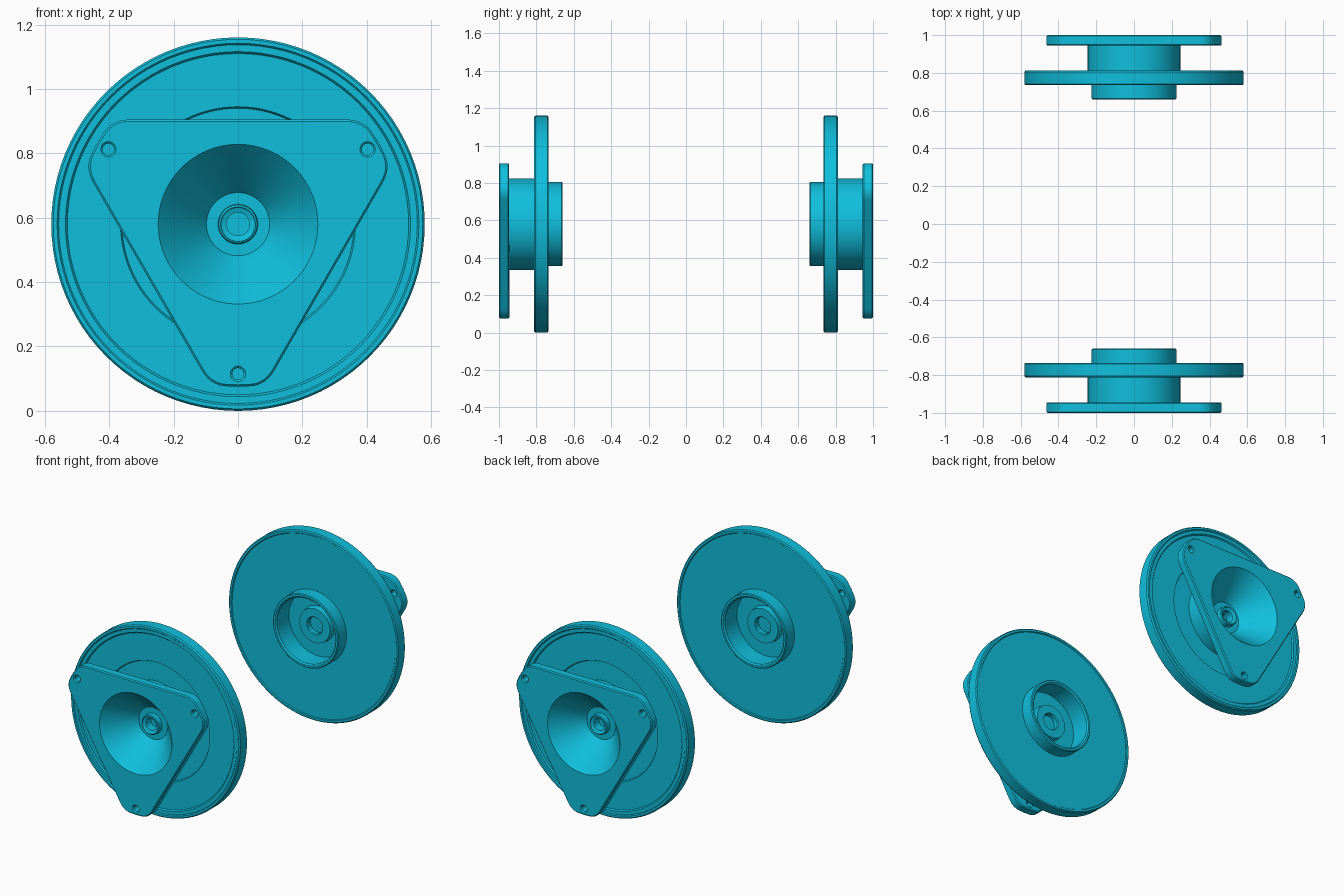
import bpy, bmesh, math
from mathutils import Vector

if "Cube" in bpy.data.objects:
    bpy.data.objects.remove(bpy.data.objects["Cube"])

SEG = 96      # sides of the turned parts
ZC = 0.58     # height of the axis

teal = bpy.data.materials.new("teal")
teal.diffuse_color = (0.005, 0.52, 0.72, 1)
teal.use_nodes = True
teal.node_tree.nodes["Principled BSDF"].inputs["Base Color"].default_value = teal.diffuse_color


def finish(ob, angle=30):
    ob.data.materials.clear()
    ob.data.materials.append(teal)
    bpy.ops.object.select_all(action='DESELECT')
    ob.select_set(True)
    bpy.context.view_layer.objects.active = ob
    bpy.ops.object.shade_smooth_by_angle(angle=math.radians(angle))


def lathe(name, profile, side, closed):
    """Turn (radius, depth from the outer end) points about the y axis."""
    bm = bmesh.new()
    rings = []
    for r, d in profile:
        y = side * (1 - d)
        if r == 0:
            rings.append([bm.verts.new((0, y, ZC))] * SEG)
        else:
            rings.append([bm.verts.new((r * math.cos(2 * math.pi * i / SEG), y,
                                        ZC + r * math.sin(2 * math.pi * i / SEG)))
                          for i in range(SEG)])
    pairs = list(zip(rings, rings[1:]))
    if closed:
        pairs.append((rings[-1], rings[0]))
    for a, b in pairs:
        for i in range(SEG):
            j = (i + 1) % SEG
            bm.faces.new(list(dict.fromkeys((a[i], a[j], b[j], b[i]))))
    bmesh.ops.recalc_face_normals(bm, faces=bm.faces)
    me = bpy.data.meshes.new(name)
    bm.to_mesh(me)
    bm.free()
    ob = bpy.data.objects.new(name, me)
    bpy.context.collection.objects.link(ob)
    finish(ob)


def circle(cx, cy, r, n):
    return [(cx + r * math.cos(2 * math.pi * i / n), cy + r * math.sin(2 * math.pi * i / n))
            for i in range(n)]


def polar(r, deg):
    return Vector((r * math.cos(math.radians(deg)), r * math.sin(math.radians(deg))))


def plate_outline():
    """Triangle cut by a circle, with softened corners."""
    R, inr = 0.505, 0.325
    half = 60 - math.degrees(math.acos(inr / R))
    pts = []
    for a in (30, 150, 270):
        start, end = [], []
        for s, out in ((-1, start), (1, end)):
            p = polar(R, a + s * half)
            edge_dir = polar(1, a + s * 150)
            p0, p2 = p + edge_dir * 0.05, polar(R, a + s * 5)
            for k in range(7):
                t = k / 6
                out.append(p0 * (1 - t) ** 2 + p * 2 * t * (1 - t) + p2 * t * t)
        pts += start + [polar(R, a)] + end[::-1]
    return [tuple(p) for p in pts]


def plate(name, side):
    """Three-cornered mounting plate with a round opening and bolt holes."""
    cu = bpy.data.curves.new(name, 'CURVE')
    cu.dimensions = '2D'
    cu.fill_mode = 'BOTH'
    bev = 0.006
    cu.bevel_depth, cu.bevel_resolution, cu.offset = bev, 0, -bev
    cu.extrude = 0.0275 - bev
    loops = [plate_outline(), circle(0, 0, 0.26, SEG)]
    loops += [circle(*polar(0.465, a), 0.018, 20) for a in (30, 150, 270)]
    for pts in loops:
        sp = cu.splines.new('POLY')
        sp.points.add(len(pts) - 1)
        for p, (x, y) in zip(sp.points, pts):
            p.co = (x, y, 0, 1)
        sp.use_cyclic_u = True
    ob = bpy.data.objects.new(name, cu)
    bpy.context.collection.objects.link(ob)
    ob.location = (0, side * (1 - 0.0275), ZC)
    ob.rotation_euler = (math.pi / 2, 0, 0)
    bpy.ops.object.select_all(action='DESELECT')
    ob.select_set(True)
    bpy.context.view_layer.objects.active = ob
    bpy.ops.object.convert(target='MESH')
    finish(bpy.context.view_layer.objects.active)


# Barrel with conical mouth, centre boss and blind bores
BARREL = [(0, 0.20), (0.036, 0.20), (0.036, 0.15), (0.05, 0.145), (0.054, 0.14), (0.06, 0.144),
          (0.062, 0.17), (0.098, 0.17), (0.105, 0.16), (0.248, 0), (0.27, 0), (0.27, 0.05),
          (0.245, 0.052), (0.245, 0.215), (0.11, 0.215), (0.105, 0.25), (0.055, 0.25),
          (0.05, 0.245), (0.05, 0.22), (0, 0.22)]

# Large disc with stepped rim, shallow recess and rear collar
DISC = [(0.20, 0.21), (0.20, 0.332), (0.208, 0.34), (0.22, 0.34), (0.225, 0.335), (0.225, 0.26),
        (0.558, 0.26), (0.562, 0.265), (0.574, 0.265), (0.58, 0.259), (0.58, 0.196),
        (0.574, 0.188), (0.562, 0.188), (0.557, 0.194), (0.536, 0.194), (0.53, 0.202),
        (0.365, 0.202), (0.36, 0.211)]

for side, tag in ((-1, "front"), (1, "back")):
    lathe(tag + "_barrel", BARREL, side, False)
    lathe(tag + "_disc", DISC, side, True)
    plate(tag + "_mounting_plate", side)
